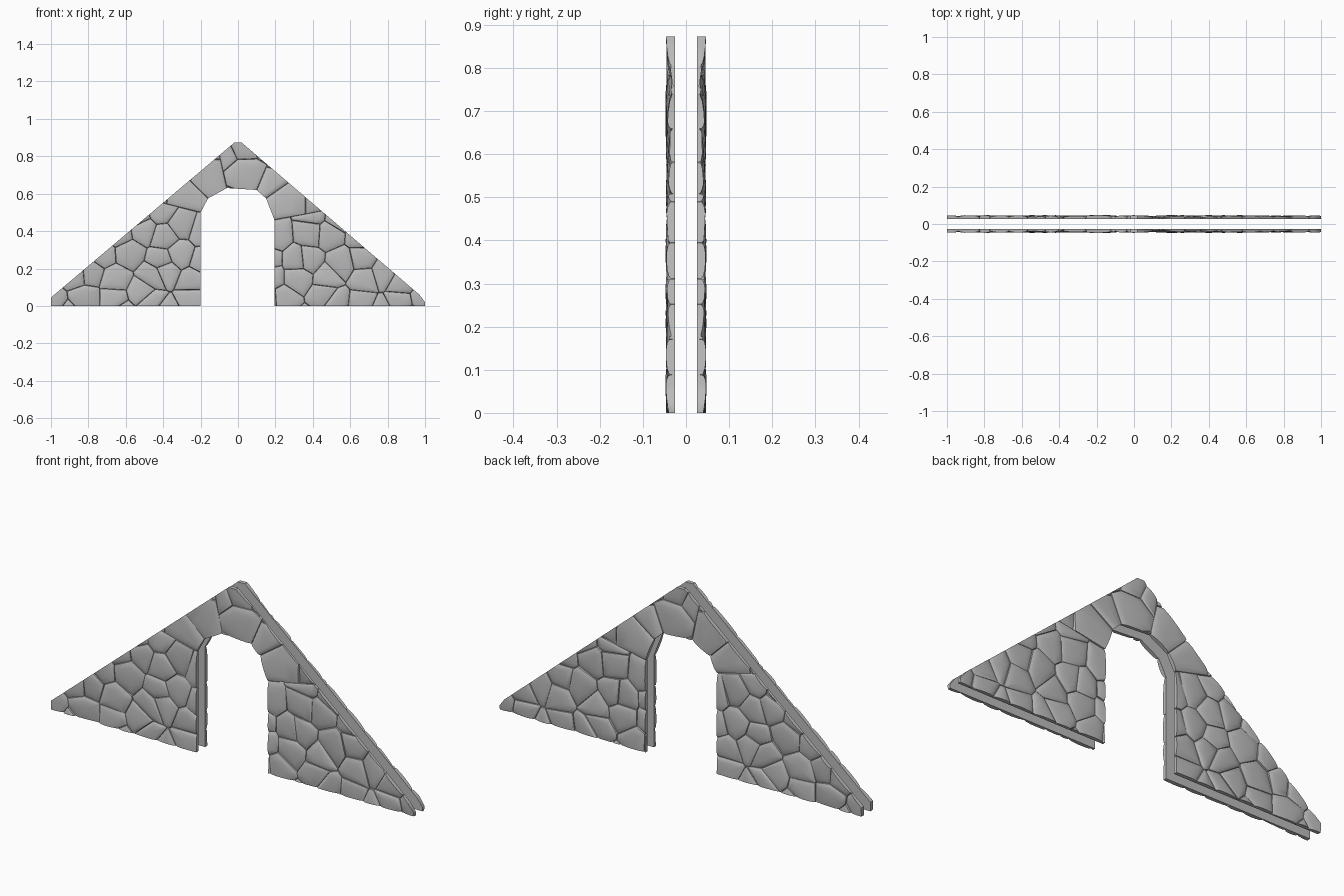
import bpy, bmesh, math, random
from mathutils import Vector

random.seed(11)
if "Cube" in bpy.data.objects:
    bpy.data.objects.remove(bpy.data.objects["Cube"], do_unlink=True)

stone = bpy.data.materials.new("stone_grey")
stone.use_nodes = True
colour = (0.5, 0.5, 0.5, 1)
stone.diffuse_color = colour
stone.node_tree.nodes["Principled BSDF"].inputs["Base Color"].default_value = colour


def line(a, b):
    """Half-plane (normal, offset) with the outside on the left of a to b."""
    a, b = Vector(a), Vector(b)
    d = (b - a).normalized()
    n = Vector((-d.y, d.x))
    return n, n.dot(a)


# Gable outline and arched opening, in x and z
outline = [(-1, 0), (-1, 0.045), (-0.02, 0.873), (0.02, 0.873), (0.97, 0.06), (1, 0.02), (1, 0)]
arch = [(-0.2, 0), (-0.2, 0.5), (-0.16, 0.575), (-0.06, 0.63),
        (0.1, 0.62), (0.15, 0.575), (0.195, 0.46), (0.195, 0)]
outer_lines = [line(a, b) for a, b in zip(outline, outline[1:] + outline[:1])]
arch_lines = [line(a, b) for a, b in zip(arch, arch[1:])]


def nearest_arch_line(p):
    return max(range(len(arch_lines)), key=lambda k: arch_lines[k][0].dot(p) - arch_lines[k][1])


def clip(poly, n, c):
    """Keep the part of a convex polygon where n.p <= c."""
    out = []
    for a, b in zip(poly, poly[1:] + poly[:1]):
        da, db = n.dot(a) - c, n.dot(b) - c
        if da <= 0:
            out.append(a)
        if da * db < 0:
            out.append(a.lerp(b, da / (da - db)))
    return out


# Stone centres: one per arch edge, then staggered courses
seeds = []
for (n, c), a, b in list(zip(arch_lines, arch, arch[1:]))[1:-1]:
    seeds.append((Vector(a) + Vector(b)) / 2 + n * 0.07)
voussoirs = list(seeds)
for row in range(-1, 11):
    for col in range(-9, 10):
        p = Vector(((col + 0.5 * (row % 2)) * 0.14 + random.uniform(-0.05, 0.05),
                    (row + 0.4) * 0.108 + random.uniform(-0.04, 0.04)))
        if all((p - v).length > 0.13 for v in voussoirs):
            seeds.append(p)
sector = [nearest_arch_line(p) for p in seeds]


def cell(i):
    """Outline of one stone: the area closest to its centre."""
    p, j = seeds[i], sector[i]
    poly = [Vector(v) for v in ((-1.2, -0.2), (1.2, -0.2), (1.2, 1.1), (-1.2, 1.1))]
    nj, cj = arch_lines[j]
    cuts = [(n - nj, c - cj) for k, (n, c) in enumerate(arch_lines) if k != j]
    cuts += [(q - p, (q.dot(q) - p.dot(p)) / 2)
             for k, q in enumerate(seeds) if k != i and sector[k] == j]
    for n, c in cuts:
        poly = clip(poly, n, c)
        if len(poly) < 3:
            return []
    clean = []
    for v in poly:
        if all((v - w).length > 0.004 for w in clean):
            clean.append(v)
    return clean


def add_stone(poly, cuts, wall):
    """Domed block on the cell, cut flat along the wall edges."""
    bm = bmesh.new()
    mid = sum(poly, Vector((0, 0))) / len(poly)
    tilt = Vector((random.uniform(-0.05, 0.05), random.uniform(-0.05, 0.05)))
    lift = random.uniform(0, 0.003)

    def vert(p, h, sloped=True):
        if sloped:
            h = min(0.047, max(0.031, h + lift + tilt.dot(p - mid)))
        return bm.verts.new((p.x, -h, p.y))

    rings = [[vert(p, 0.026, False) for p in poly]]
    for scale, h in ((0.98, 0.035), (0.86, 0.039), (0.62, 0.042), (0.32, 0.0435)):
        rings.append([vert(mid + (p - mid) * scale, h) for p in poly])
    count = len(poly)
    bm.faces.new(rings[0])
    for low, high in zip(rings, rings[1:]):
        for k in range(count):
            m = (k + 1) % count
            bm.faces.new((low[k], low[m], high[m], high[k]))
    tip = vert(mid, 0.044)
    for k in range(count):
        bm.faces.new((rings[-1][k], rings[-1][(k + 1) % count], tip))
    for n, c in cuts:
        bmesh.ops.bisect_plane(bm, geom=bm.verts[:] + bm.edges[:] + bm.faces[:], dist=1e-5,
                               plane_co=(n.x * c, 0, n.y * c), plane_no=(n.x, 0, n.y),
                               clear_outer=True)
        rim = [e for e in bm.edges if e.is_boundary]
        if rim:
            bmesh.ops.holes_fill(bm, edges=rim, sides=0)
    if bm.faces:
        bmesh.ops.recalc_face_normals(bm, faces=bm.faces)
        part = bpy.data.meshes.new("stone_part")
        bm.to_mesh(part)
        wall.from_mesh(part)
        bpy.data.meshes.remove(part)
    bm.free()


# Front wall of stones
wall = bmesh.new()
for i in range(len(seeds)):
    poly = cell(i)
    if len(poly) >= 3:
        n, c = arch_lines[sector[i]]
        add_stone(poly, outer_lines + [(-n, -c)], wall)

for f in wall.faces:
    f.smooth = True
for e in wall.edges:
    e.smooth = e.calc_face_angle(math.pi) < math.radians(38)


def finish(name):
    mesh = bpy.data.meshes.new(name)
    wall.to_mesh(mesh)
    mesh.materials.append(stone)
    bpy.context.collection.objects.link(bpy.data.objects.new(name, mesh))


finish("front_stone_wall")

# Back wall mirrors the front one
bmesh.ops.scale(wall, vec=(1, -1, 1), verts=wall.verts)
bmesh.ops.reverse_faces(wall, faces=wall.faces)
finish("back_stone_wall")
wall.free()
